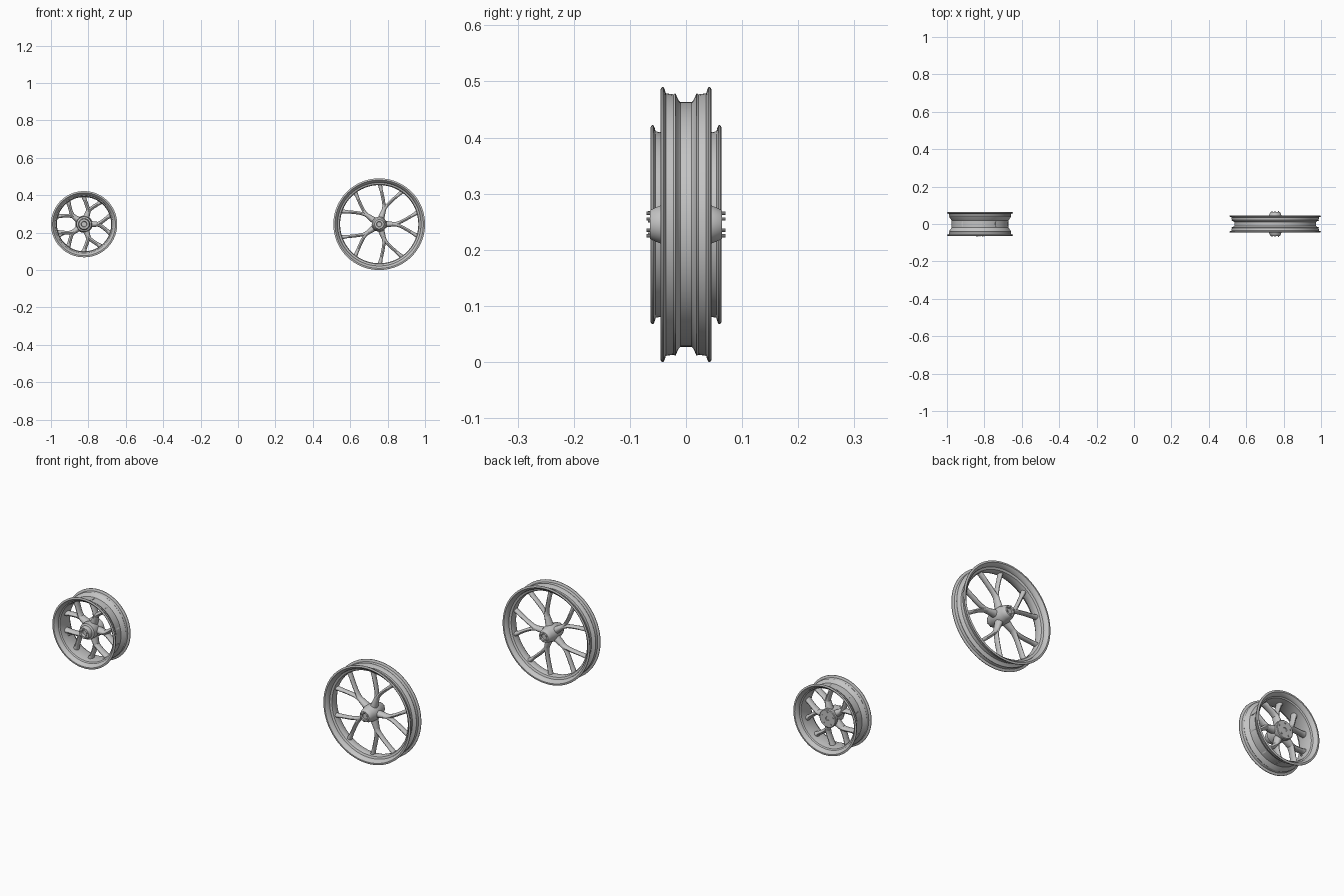
import bpy, bmesh
from math import sin, cos, pi, radians
from mathutils import Vector

cube = bpy.data.objects.get("Cube")
if cube:
    bpy.data.objects.remove(cube)

metal = bpy.data.materials.new("wheel grey")
metal.use_nodes = True
grey = (0.55, 0.55, 0.55, 1)
metal.diffuse_color = grey
bsdf = metal.node_tree.nodes["Principled BSDF"]
bsdf.inputs["Base Color"].default_value = grey
bsdf.inputs["Roughness"].default_value = 0.5


def finish(name, bm, centre):
    """Turn a bmesh into a smooth shaded object at the wheel centre."""
    bmesh.ops.remove_doubles(bm, verts=bm.verts, dist=1e-5)
    bmesh.ops.recalc_face_normals(bm, faces=bm.faces)
    mesh = bpy.data.meshes.new(name)
    bm.to_mesh(mesh)
    bm.free()
    mesh.materials.append(metal)
    obj = bpy.data.objects.new(name, mesh)
    bpy.context.collection.objects.link(obj)
    obj.location = centre
    bpy.ops.object.select_all(action='DESELECT')
    obj.select_set(True)
    bpy.context.view_layer.objects.active = obj
    bpy.ops.object.shade_smooth_by_angle(angle=radians(35))
    return obj


def lathe(name, profile, centre, steps=96):
    """Spin a closed (radius, y) profile about the axle."""
    bm = bmesh.new()
    verts = [bm.verts.new((r, y, 0)) for r, y in profile]
    edges = [bm.edges.new((v, verts[(i + 1) % len(verts)])) for i, v in enumerate(verts)]
    bmesh.ops.spin(bm, geom=verts + edges, cent=(0, 0, 0), axis=(0, 1, 0),
                   angle=2 * pi, steps=steps, use_merge=False)
    return finish(name, bm, centre)


def sweep(bm, path, sides=16):
    """Loft ellipses along a path of (x, z, half width, half depth, y)."""
    rings = []
    for i, (x, z, w, d, y) in enumerate(path):
        a, b = path[max(i - 1, 0)], path[min(i + 1, len(path) - 1)]
        t = Vector((b[0] - a[0], 0, b[1] - a[1])).normalized()
        side = Vector((-t.z, 0, t.x))
        rings.append([bm.verts.new(Vector((x, y, z)) + side * w * cos(k * 2 * pi / sides)
                      + Vector((0, d * sin(k * 2 * pi / sides), 0))) for k in range(sides)])
    for p, q in zip(rings, rings[1:]):
        for k in range(sides):
            j = (k + 1) % sides
            bm.faces.new((p[k], p[j], q[j], q[k]))
    bm.faces.new(rings[0])
    bm.faces.new(rings[-1])


def spokes(name, centre, start, fork, end, spread, trunk, arm, hub_y):
    """Five forked spokes; both arms share a trunk and part in a smooth curve."""
    bm = bmesh.new()
    steps = 18
    for n in range(5):
        for sign in (-1, 1):
            path = []
            for i in range(steps + 1):
                t = i / steps
                r = start + (end - start) * t
                f = max(0, (r - fork) / (end - fork))
                split = 1.6 * f - 0.6 * f * f
                a = n * 2 * pi / 5 + sign * radians(spread) * split
                k = min(1, (r - start) / (fork * 1.25 - start))
                w = trunk[0] + (arm[0] - trunk[0]) * k
                d = trunk[1] + (arm[1] - trunk[1]) * k
                if t > 0.85:
                    w *= 1 + 2.5 * (t - 0.85)
                path.append((r * cos(a), r * sin(a), w, d, hub_y * (1 - t)))
            sweep(bm, path)
    return finish(name, bm, centre)


def bolts(name, centre, count, radius, size, y0, y1):
    """Ring of small bolt heads on a hub face."""
    bm = bmesh.new()
    for n in range(count):
        a = 2 * pi * n / count + pi / 2
        made = bmesh.ops.create_cone(bm, cap_ends=True, segments=10, radius1=size,
                                     radius2=size, depth=abs(y1 - y0))["verts"]
        for v in made:
            v.co = Vector((v.co.x + radius * cos(a), (y0 + y1) / 2 + v.co.z,
                           v.co.y + radius * sin(a)))
    return finish(name, bm, centre)


def valve(name, centre, angle, r0, r1):
    """Thin valve stem pointing from the rim toward the axle."""
    bm = bmesh.new()
    a = radians(angle)
    sweep(bm, [(r * cos(a), r * sin(a), s, s, 0)
               for r, s in ((r0, 0.004), ((r0 + r1) / 2, 0.003), (r1, 0.0025))], 10)
    return finish(name, bm, centre)


def rim_profile(R, half, drop, well, inner):
    """Drop centre rim: one outer half, mirrored, then the inner barrel."""
    seat = R - 0.011
    outer = [(R - 0.003, half), (R, half - 0.002), (R, half - 0.005), (R - 0.004, half - 0.007),
             (seat, half - 0.009), (seat - 0.002, well * 2 + 0.002), (seat, well * 2 - 0.001),
             (drop + 0.003, well + 0.003), (drop, well)]
    barrel = [(inner, well), (inner + 0.004, well * 2), (seat - 0.011, well * 2 + 0.004),
              (seat - 0.009, half - 0.011), (R - 0.012, half - 0.003), (R - 0.009, half)]
    mirror = lambda pts: [(r, -y) for r, y in reversed(pts)]
    return outer + mirror(outer) + mirror(barrel)[0:] + barrel


# Large narrow wheel
big = (0.755, 0, 0.245)
lathe("large_rim", rim_profile(0.245, 0.045, 0.218, 0.010, 0.209), big)
spokes("large_spokes", big, 0.012, 0.085, 0.214, 17, (0.020, 0.024), (0.0085, 0.014), 0)
side = [(0.036, 0.030), (0.034, 0.045), (0.027, 0.062), (0.025, 0.064), (0.015, 0.064),
        (0.013, 0.060)]
lathe("large_hub", side[::-1] + [(0.040, 0.020), (0.040, -0.020)]
      + [(r, -y) for r, y in side], big, 48)
for label, s in (("front", -1), ("back", 1)):
    bolts("large_hub_bolts_" + label, big, 6, 0.020, 0.003, s * 0.062, s * 0.070)
valve("large_valve", big, 200, 0.212, 0.180)

# Small wide wheel
small = (-0.823, 0, 0.245)
lathe("small_rim", rim_profile(0.177, 0.063, 0.152, 0.020, 0.145), small)
spokes("small_spokes", small, 0.015, 0.075, 0.150, 19, (0.020, 0.024), (0.010, 0.018), 0.008)
lathe("small_hub", [(0.014, -0.058), (0.016, -0.062), (0.027, -0.062), (0.029, -0.058),
                    (0.031, -0.040), (0.040, -0.036), (0.042, -0.010), (0.038, 0.010),
                    (0.046, 0.026), (0.046, 0.038), (0.043, 0.041), (0.010, 0.041),
                    (0.008, 0.036)], small, 48)
lathe("small_axle_cap", [(0.0, -0.050), (0.015, -0.050), (0.015, 0.038), (0.0, 0.038)],
      small, 32)
lathe("large_axle_cap", [(0.0, -0.058), (0.015, -0.058), (0.015, 0.058), (0.0, 0.058)],
      big, 32)
bolts("small_hub_bolts_front", small, 5, 0.021, 0.003, -0.060, -0.068)
bolts("small_hub_bolts_back", small, 5, 0.032, 0.004, 0.039, 0.044)
valve("small_valve", small, 207, 0.147, 0.120)
